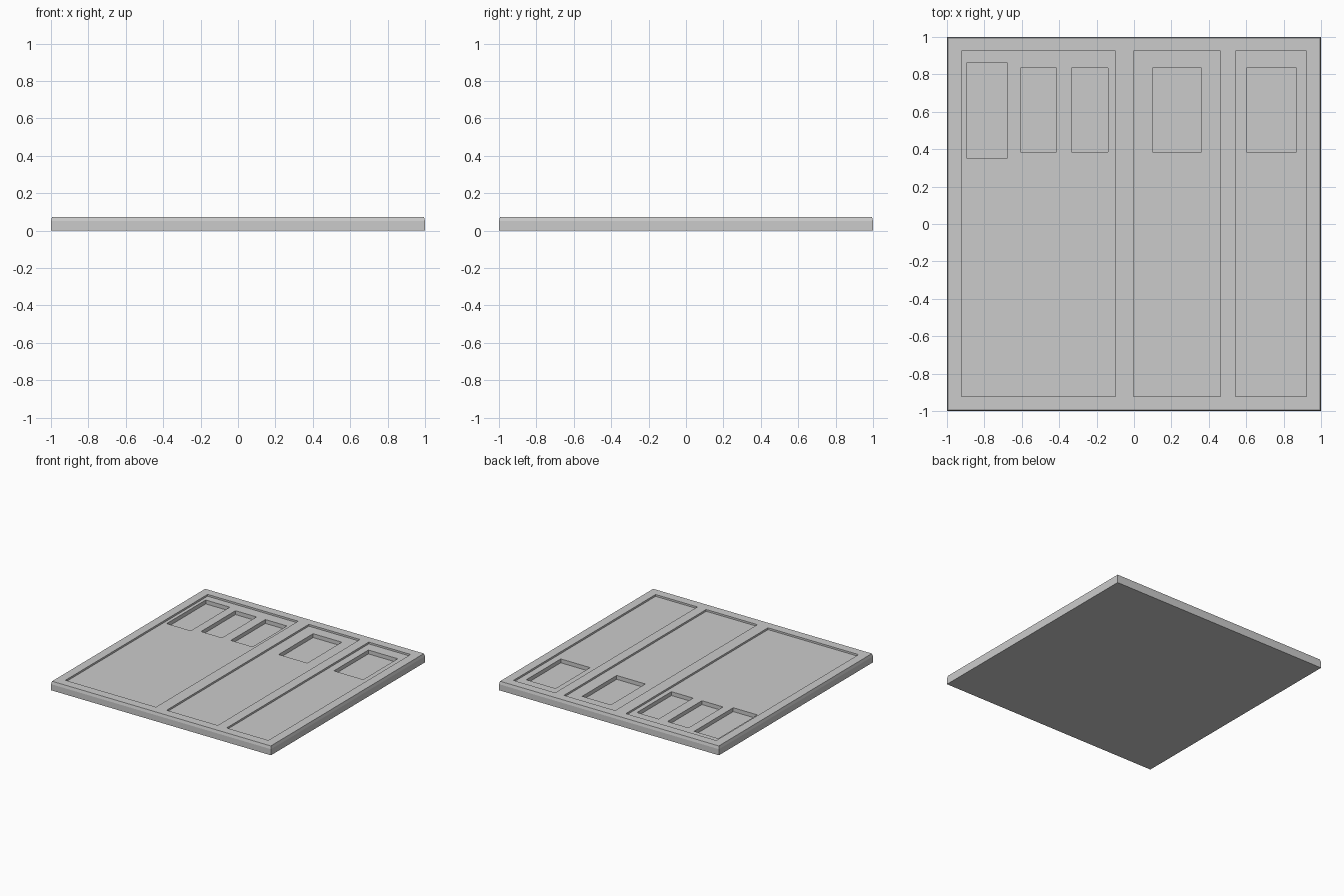
import bpy, bmesh

if "Cube" in bpy.data.objects:
    bpy.data.objects.remove(bpy.data.objects["Cube"])

TOP, PANEL_FLOOR, WINDOW_FLOOR = 0.073, 0.058, 0.026


def make_object(name, bm):
    bmesh.ops.recalc_face_normals(bm, faces=bm.faces)
    mesh = bpy.data.meshes.new(name)
    bm.to_mesh(mesh)
    bm.free()
    obj = bpy.data.objects.new(name, mesh)
    bpy.context.collection.objects.link(obj)
    return obj


def add_stack(bm, rings):
    """Closed solid through rectangles (x0, x1, y0, y1, z), bottom to top."""
    loops = [[bm.verts.new((x, y, z)) for x, y in
              ((x0, y0), (x1, y0), (x1, y1), (x0, y1))]
             for x0, x1, y0, y1, z in rings]
    bm.faces.new(loops[0][::-1])
    bm.faces.new(loops[-1])
    for a, b in zip(loops, loops[1:]):
        for i in range(4):
            j = (i + 1) % 4
            bm.faces.new((a[i], a[j], b[j], b[i]))


def carve(target, name, rects, floor):
    bm = bmesh.new()
    for r in rects:
        add_stack(bm, [(*r, floor), (*r, 0.2)])
    cutter = make_object(name, bm)
    cutter.hide_render = True
    mod = target.modifiers.new(name, 'BOOLEAN')
    mod.operation = 'DIFFERENCE'
    mod.solver = 'EXACT'
    mod.object = cutter
    bpy.context.view_layer.objects.active = target
    bpy.ops.object.modifier_apply(modifier=mod.name)
    bpy.data.objects.remove(cutter)


# Square slab with slightly bevelled upper rim
bm = bmesh.new()
add_stack(bm, [(-s, s, -s, s, z) for s, z in ((1, 0), (1, 0.05), (0.994, TOP))])
slab = make_object("panelled_slab", bm)

# Three shallow full-height panels
carve(slab, "panel_cutter", [(x0, x1, -0.922, 0.924) for x0, x1 in
      ((-0.923, -0.10), (-0.003, 0.462), (0.542, 0.922))], PANEL_FLOOR)

# Deeper window recesses: one taller, four matching in height
windows = [(-0.896, -0.677, 0.354, 0.861)]
windows += [(x0, x1, 0.386, 0.834) for x0, x1 in
            ((-0.607, -0.415), (-0.335, -0.138), (0.099, 0.360), (0.601, 0.868))]
carve(slab, "window_cutter", windows, WINDOW_FLOOR)
